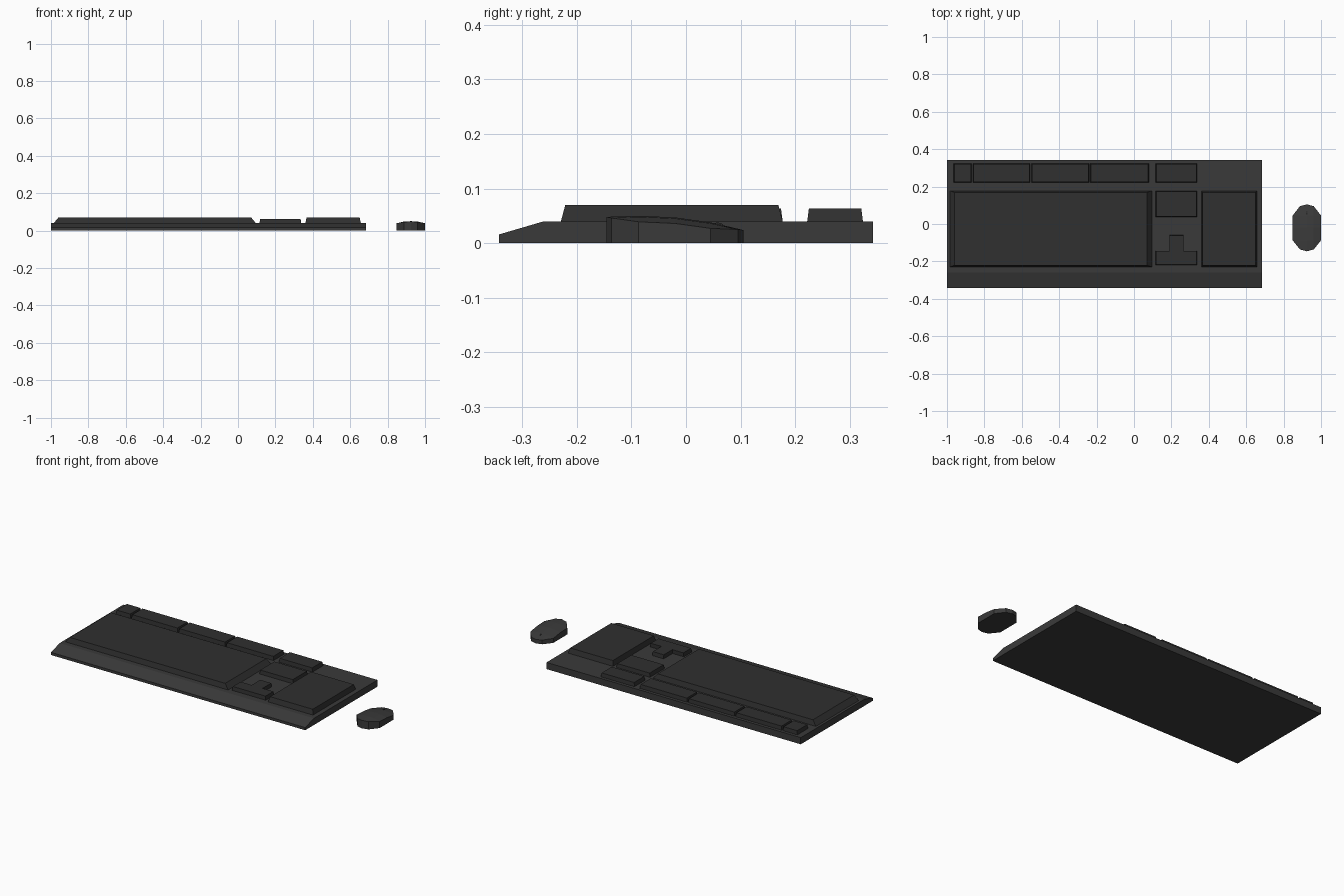
import bpy, bmesh
from mathutils import Vector

if "Cube" in bpy.data.objects:
    bpy.data.objects.remove(bpy.data.objects["Cube"])


def material(name, v):
    m = bpy.data.materials.new(name)
    m.diffuse_color = (v, v, v, 1)
    m.use_nodes = True
    m.node_tree.nodes["Principled BSDF"].inputs["Base Color"].default_value = m.diffuse_color
    return m


case_mat = material("case_grey", 0.042)
key_mat = material("key_grey", 0.029)


def finish(name, bm, mat):
    bmesh.ops.recalc_face_normals(bm, faces=bm.faces)
    me = bpy.data.meshes.new(name)
    bm.to_mesh(me)
    bm.free()
    me.materials.append(mat)
    ob = bpy.data.objects.new(name, me)
    bpy.context.collection.objects.link(ob)
    return ob


def loft(name, lower, upper, mat):
    """Closed solid between two matching loops of points."""
    bm = bmesh.new()
    a = [bm.verts.new(p) for p in lower]
    b = [bm.verts.new(p) for p in upper]
    bm.faces.new(a)
    bm.faces.new(b)
    for i in range(len(a)):
        j = (i + 1) % len(a)
        bm.faces.new((a[i], a[j], b[j], b[i]))
    return finish(name, bm, mat)


def key_block(name, x0, x1, y0, y1, top, tx=0.004, ty=0.003):
    """Tapered block of keys standing on the case."""
    lower = [(x0, y0, 0.04), (x1, y0, 0.04), (x1, y1, 0.04), (x0, y1, 0.04)]
    upper = [(x0 + tx, y0 + ty, top), (x1 - tx, y0 + ty, top),
             (x1 - tx, y1 - ty, top), (x0 + tx, y1 - ty, top)]
    return loft(name, lower, upper, key_mat)


# Keyboard case: side profile with sloped front, extruded along x
profile = [(-0.342, 0), (0.342, 0), (0.342, 0.04), (-0.26, 0.04), (-0.342, 0.016)]
loft("keyboard_case", [(-1, y, z) for y, z in profile],
     [(0.685, y, z) for y, z in profile], case_mat)

# Main key areas
key_block("main_keys", -0.985, 0.095, -0.229, 0.177, 0.07, 0.025, 0.008)
key_block("number_pad", 0.36, 0.657, -0.229, 0.177, 0.07, 0.007, 0.008)

# Function row and navigation keys
for i, (x0, x1) in enumerate([(-0.965, -0.868), (-0.862, -0.555), (-0.549, -0.24),
                              (-0.234, 0.08), (0.115, 0.338)]):
    key_block(f"function_keys_{i + 1}", x0, x1, 0.222, 0.324, 0.063)
key_block("navigation_keys", 0.115, 0.338, 0.038, 0.177, 0.063)

# Arrow keys: upside-down T
tee = [(0.115, -0.22), (0.338, -0.22), (0.338, -0.144), (0.265, -0.144),
       (0.265, -0.06), (0.19, -0.06), (0.19, -0.144), (0.115, -0.144)]
loft("arrow_keys", [(x, y, 0.04) for x, y in tee],
     [(0.2268 + (x - 0.2268) * 0.97, -0.14 + (y + 0.14) * 0.97, 0.063) for x, y in tee],
     key_mat)

# Mouse: faceted domed top, then dropped to the ground
MX = 0.924
columns = {
    0.076: (-0.087, 0.045, (0.039, 0.039, 0.036, 0.027, 0.027)),
    0.037: (-0.136, 0.095, (0.046, 0.048, 0.045, 0.036, 0.025)),
    0.0: (-0.146, 0.105, (0.048, 0.050, 0.047, 0.038, 0.024)),
}
bm = bmesh.new()
grid = []
for x in (-0.076, -0.037, 0.0, 0.037, 0.076):
    back, front, heights = columns[abs(x)]
    ys = (back, -0.087, -0.02, 0.045, front)
    grid.append([bm.verts.new((MX + x, y, z)) for y, z in zip(ys, heights)])
for a, b in zip(grid, grid[1:]):
    for i in range(4):
        bm.faces.new((a[i], b[i], b[i + 1], a[i + 1]))
bmesh.ops.remove_doubles(bm, verts=bm.verts, dist=0.0005)
ext = bmesh.ops.extrude_face_region(bm, geom=bm.faces[:], use_keep_orig=True)
for g in ext["geom"]:
    if isinstance(g, bmesh.types.BMVert):
        g.co.z = 0
finish("mouse_body", bm, case_mat)

# Scroll wheel: thin disc half sunk in the mouse
bpy.ops.mesh.primitive_cylinder_add(vertices=12, radius=0.014, depth=0.008,
                                    location=(MX, 0.058, 0.024),
                                    rotation=(0, 1.5708, 0))
wheel = bpy.context.object
wheel.name = "scroll_wheel"
wheel.data.materials.append(key_mat)
